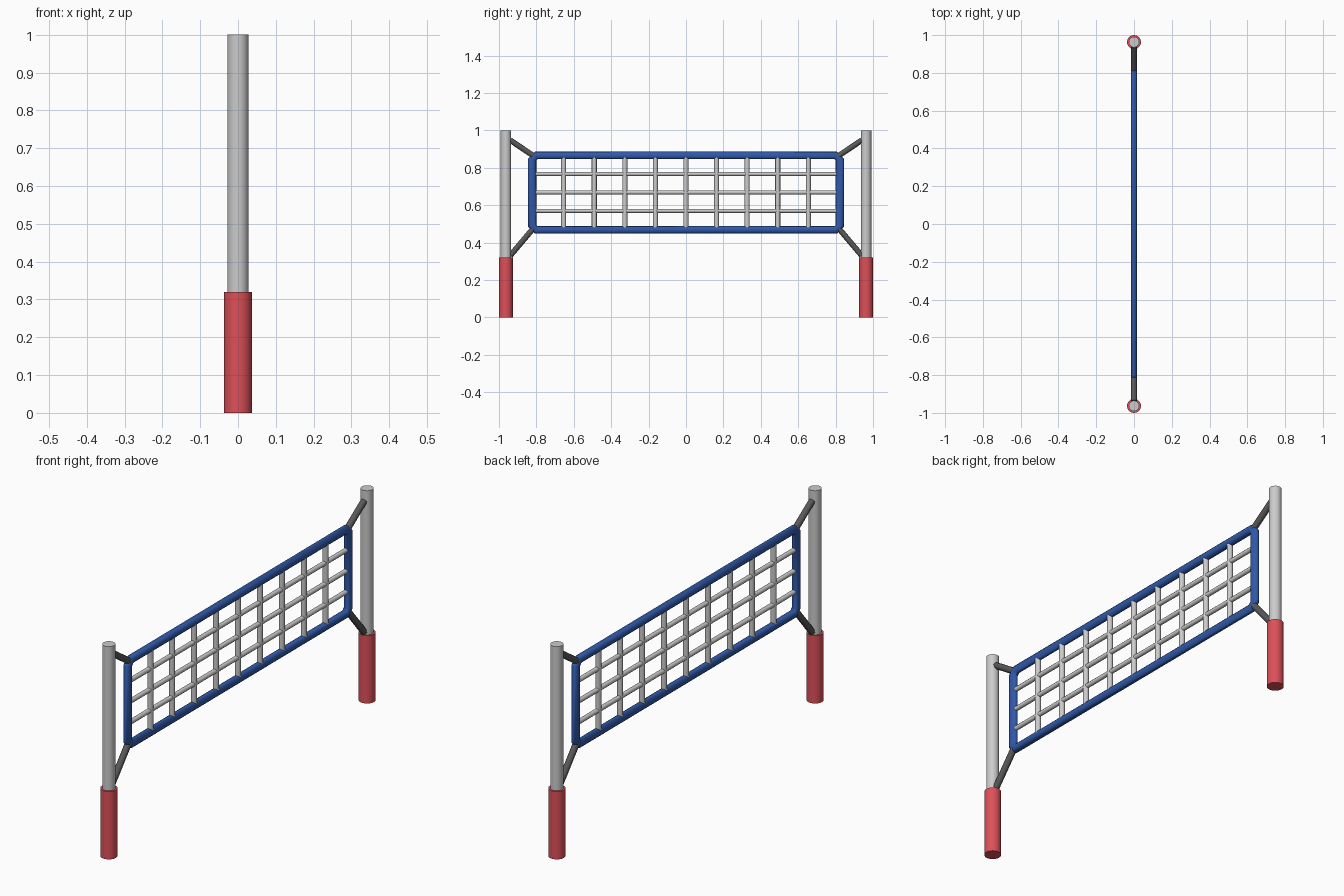
import bpy, bmesh, math
from mathutils import Vector

if "Cube" in bpy.data.objects:
    bpy.data.objects.remove(bpy.data.objects["Cube"])


def material(name, color):
    m = bpy.data.materials.new(name)
    m.diffuse_color = (*color, 1)
    m.use_nodes = True
    m.node_tree.nodes["Principled BSDF"].inputs["Base Color"].default_value = m.diffuse_color
    return m


RED = material("red", (0.72, 0.08, 0.10))
BLUE = material("blue", (0.03, 0.10, 0.40))
DARK = material("dark_grey", (0.10, 0.10, 0.10))


def rod(name, a, b, radius, sides=16, mat=None):
    a, b = Vector(a), Vector(b)
    d = b - a
    bpy.ops.mesh.primitive_cylinder_add(vertices=sides, radius=radius, depth=d.length,
                                        location=(a + b) / 2)
    ob = bpy.context.object
    ob.name = name
    ob.rotation_euler = d.to_track_quat('Z', 'Y').to_euler()
    if mat:
        ob.data.materials.append(mat)
    bpy.ops.object.shade_smooth_by_angle(angle=math.radians(40))
    return ob


# Posts, padded sleeves and tie ropes on both ends
for side, s in (("left", -1), ("right", 1)):
    y = s * 0.963
    rod(f"{side}_post", (0, y, 0.01), (0, y, 1), 0.028, 24)
    rod(f"{side}_sleeve", (0, y, 0), (0, y, 0.32), 0.037, 24, RED)
    rod(f"{side}_upper_rope", (0, s * 0.94, 0.948), (0, s * 0.81, 0.86), 0.015, 12, DARK)
    rod(f"{side}_lower_rope", (0, s * 0.94, 0.33), (0, s * 0.815, 0.478), 0.015, 12, DARK)

# Net border: oval section swept round a rectangle with cut corners
SIDES, MID_Z = 12, 0.667
bm = bmesh.new()
rings = []
for i in range(SIDES):
    t = math.tau * i / SIDES
    x, out = 0.017 * math.cos(t), math.sin(t)
    hy, hz = 0.823 + 0.023 * out, 0.199 + 0.020 * out
    c = 0.022 + 0.016 * out
    loop = [(hy, hz - c), (hy - c, hz), (c - hy, hz), (-hy, hz - c),
            (-hy, c - hz), (c - hy, -hz), (hy - c, -hz), (hy, c - hz)]
    rings.append([bm.verts.new((x, py, MID_Z + pz)) for py, pz in loop])
for i in range(SIDES):
    r, q = rings[i], rings[(i + 1) % SIDES]
    for j in range(8):
        k = (j + 1) % 8
        bm.faces.new((r[j], r[k], q[k], q[j]))
bmesh.ops.recalc_face_normals(bm, faces=bm.faces)
mesh = bpy.data.meshes.new("net_border")
bm.to_mesh(mesh)
bm.free()
mesh.materials.append(BLUE)
border = bpy.data.objects.new("net_border", mesh)
bpy.context.collection.objects.link(border)
bpy.ops.object.select_all(action='DESELECT')
border.select_set(True)
bpy.context.view_layer.objects.active = border
bpy.ops.object.shade_smooth_by_angle(angle=math.radians(40))

# Net cords
for i in range(-4, 5):
    y = i * 0.1635
    rod(f"vertical_cord_{i + 5}", (0, y, 0.475), (0, y, 0.86), 0.0135, 10)
for i in range(3):
    z = 0.57 + i * 0.0985
    rod(f"horizontal_cord_{i + 1}", (0, -0.81, z), (0, 0.81, z), 0.011, 10)
